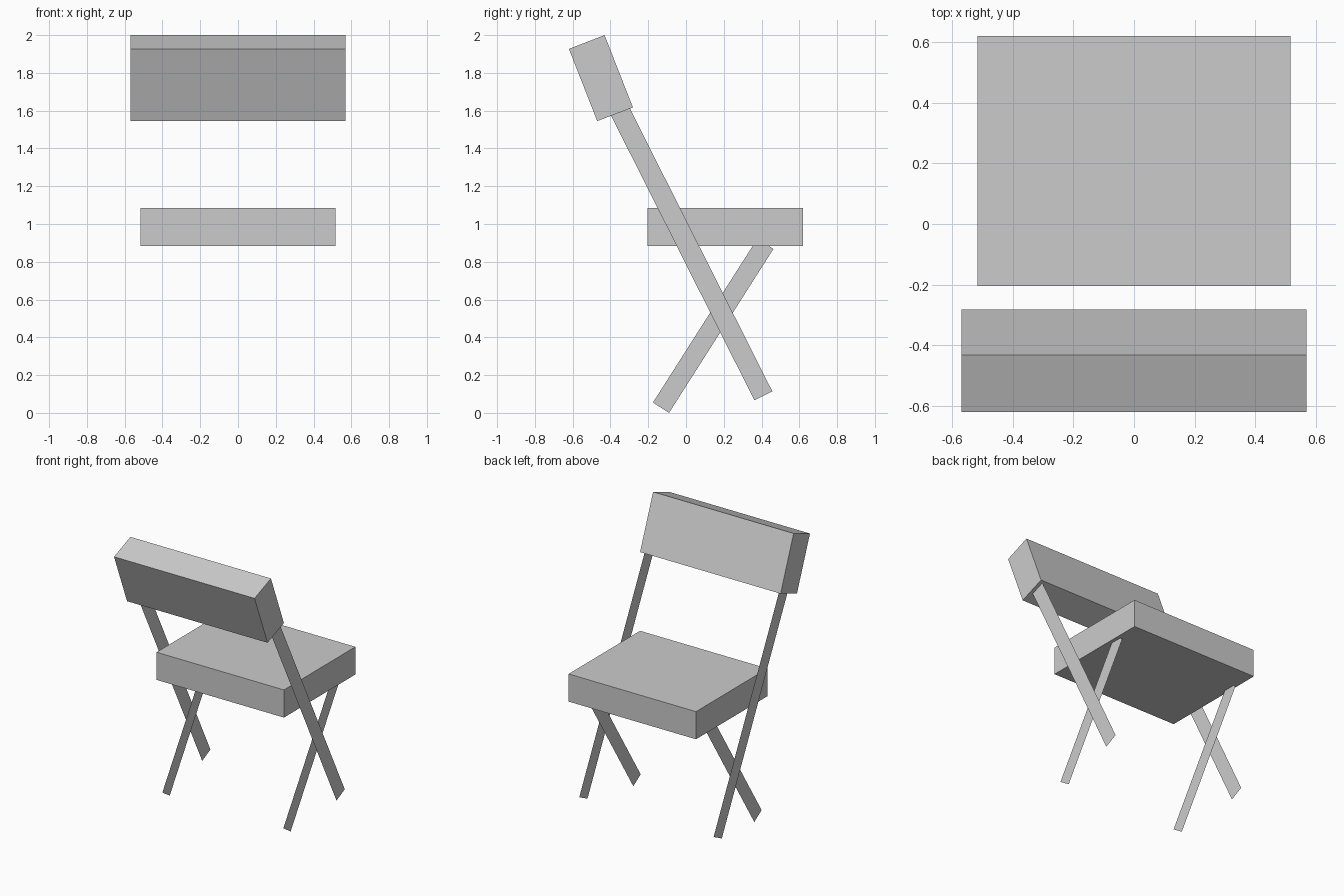
import bpy
import bmesh

if "Cube" in bpy.data.objects:
    bpy.data.objects.remove(bpy.data.objects["Cube"])


def build(name, profile, x0, x1=None):
    """Flat side profile (y, z) at x0, or a block swept from x0 to x1."""
    bm = bmesh.new()
    face = bm.faces.new([bm.verts.new((x0, y, z)) for y, z in profile])
    if x1 is not None:
        swept = bmesh.ops.extrude_face_region(bm, geom=[face], use_keep_orig=True)
        verts = [g for g in swept["geom"] if isinstance(g, bmesh.types.BMVert)]
        bmesh.ops.translate(bm, verts=verts, vec=(x1 - x0, 0, 0))
        bmesh.ops.recalc_face_normals(bm, faces=bm.faces)
    elif face.normal.x * x0 < 0 or (face.normal_update() or face.normal.x * x0 < 0):
        face.normal_flip()
    mesh = bpy.data.meshes.new(name)
    bm.to_mesh(mesh)
    bm.free()
    obj = bpy.data.objects.new(name, mesh)
    bpy.context.collection.objects.link(obj)
    return obj


# Seat cushion
build("seat", [(-0.205, 0.883), (0.62, 0.883), (0.62, 1.085), (-0.205, 1.085)], -0.515, 0.515)

# Tilted backrest
build("backrest", [(-0.62, 1.927), (-0.47, 1.545), (-0.281, 1.617), (-0.431, 2.0)], -0.568, 0.568)

# Crossed legs: paper-thin strips on each side
long_leg = [(0.362, 0.067), (0.457, 0.114), (-0.311, 1.639), (-0.406, 1.592)]
short_leg = [(-0.175, 0.055), (-0.09, 0.0), (0.463, 0.868), (0.378, 0.923)]
for side, label in ((1, "right"), (-1, "left")):
    build(f"long_leg_{label}", long_leg, side * 0.543)
    build(f"short_leg_{label}", short_leg, side * 0.489)
